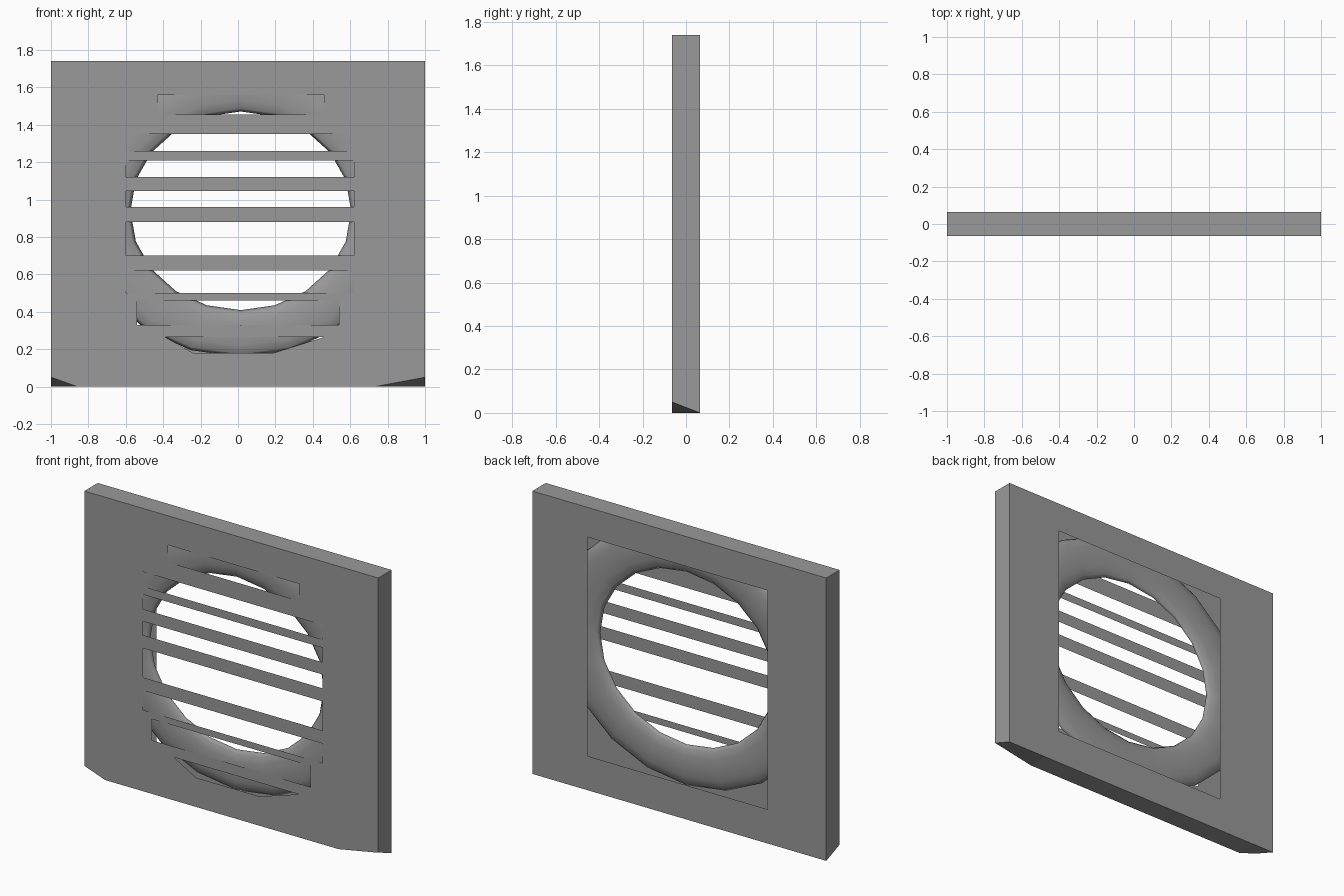
import bpy, bmesh, math

cube = bpy.data.objects.get("Cube")
if cube:
    bpy.data.objects.remove(cube, do_unlink=True)

HALF_DEPTH = 0.065

# One grey for everything
grey = bpy.data.materials.new("mid_grey")
grey.use_nodes = True
colour = (0.32, 0.32, 0.32, 1)
grey.diffuse_color = colour
grey.node_tree.nodes["Principled BSDF"].inputs["Base Color"].default_value = colour


def add_object(name, bm):
    mesh = bpy.data.meshes.new(name)
    bm.to_mesh(mesh)
    bm.free()
    mesh.materials.append(grey)
    obj = bpy.data.objects.new(name, mesh)
    bpy.context.collection.objects.link(obj)
    return obj


def rect(x0, x1, z0, z1):
    return [(x0, z0), (x1, z0), (x1, z1), (x0, z1)]


def sheet(name, y, outline, holes):
    """Flat upright sheet with openings."""
    bm = bmesh.new()
    for loop in [outline] + holes:
        verts = [bm.verts.new((x, y, z)) for x, z in loop]
        for a, b in zip(verts, verts[1:] + verts[:1]):
            bm.edges.new((a, b))
    facing = math.copysign(1, y)
    bmesh.ops.triangle_fill(bm, edges=bm.edges[:], use_beauty=True, normal=(0, facing, 0))
    for f in bm.faces:
        if f.normal.y * facing < 0:
            f.normal_flip()
    bmesh.ops.dissolve_limit(bm, angle_limit=0.01, verts=bm.verts[:], edges=bm.edges[:])
    return add_object(name, bm)


# Outlines: the lower front corners are clipped, the back ones are square
front = [(-1, 0.05), (-0.86, 0), (0.73, 0), (1, 0.05), (1, 1.74), (-1, 1.74)]
back = [(x, 0 if z < 1 else z) for x, z in front]

# Front grille: slots of varying height
slots = [rect(-0.43, 0.46, 1.455, 1.56)]
for z0, z1 in [(1.26, 1.35), (1.12, 1.21), (0.96, 1.045), (0.70, 0.88), (0.50, 0.62)]:
    slots.append(rect(-0.60, 0.62, z0, z1))
slots.append(rect(-0.54, 0.54, 0.33, 0.46))
slots.append([(-0.24, 0.18), (0.19, 0.18), (0.46, 0.265), (-0.39, 0.265)])
sheet("front_grille", -HALF_DEPTH, front, slots)

# Back panel: one large opening
sheet("back_panel", HALF_DEPTH, rect(-1, 1, 0, 1.74), [rect(-0.60, 0.625, 0.21, 1.557)])

# Rim joining the two sheets
bm = bmesh.new()
front_verts = [bm.verts.new((x, -HALF_DEPTH, z)) for x, z in front]
back_verts = [bm.verts.new((x, HALF_DEPTH, z)) for x, z in back]
for i in range(len(front)):
    j = (i + 1) % len(front)
    bm.faces.new((front_verts[i], back_verts[i], back_verts[j], front_verts[j]))
bmesh.ops.recalc_face_normals(bm, faces=bm.faces[:])
add_object("outer_rim", bm)

# Flattened oval ring inside the housing
bm = bmesh.new()
SIDES, SECTION = 20, 12
MAJOR, MINOR = 0.73, 0.14
rings = []
for i in range(SIDES):
    a = math.tau * i / SIDES
    ring = []
    for k in range(SECTION):
        t = math.tau * k / SECTION
        r = MAJOR + MINOR * math.cos(t)
        ring.append(bm.verts.new((0.015 + r * math.sin(a), -0.03 + 0.03 * math.sin(t),
                                  0.94 - 0.9 * r * math.cos(a))))
    rings.append(ring)
for i in range(SIDES):
    p, q = rings[i], rings[(i + 1) % SIDES]
    for k in range(SECTION):
        m = (k + 1) % SECTION
        bm.faces.new((p[k], q[k], q[m], p[m]))
bmesh.ops.recalc_face_normals(bm, faces=bm.faces[:])
for f in bm.faces:
    f.smooth = True
add_object("inner_ring", bm)
